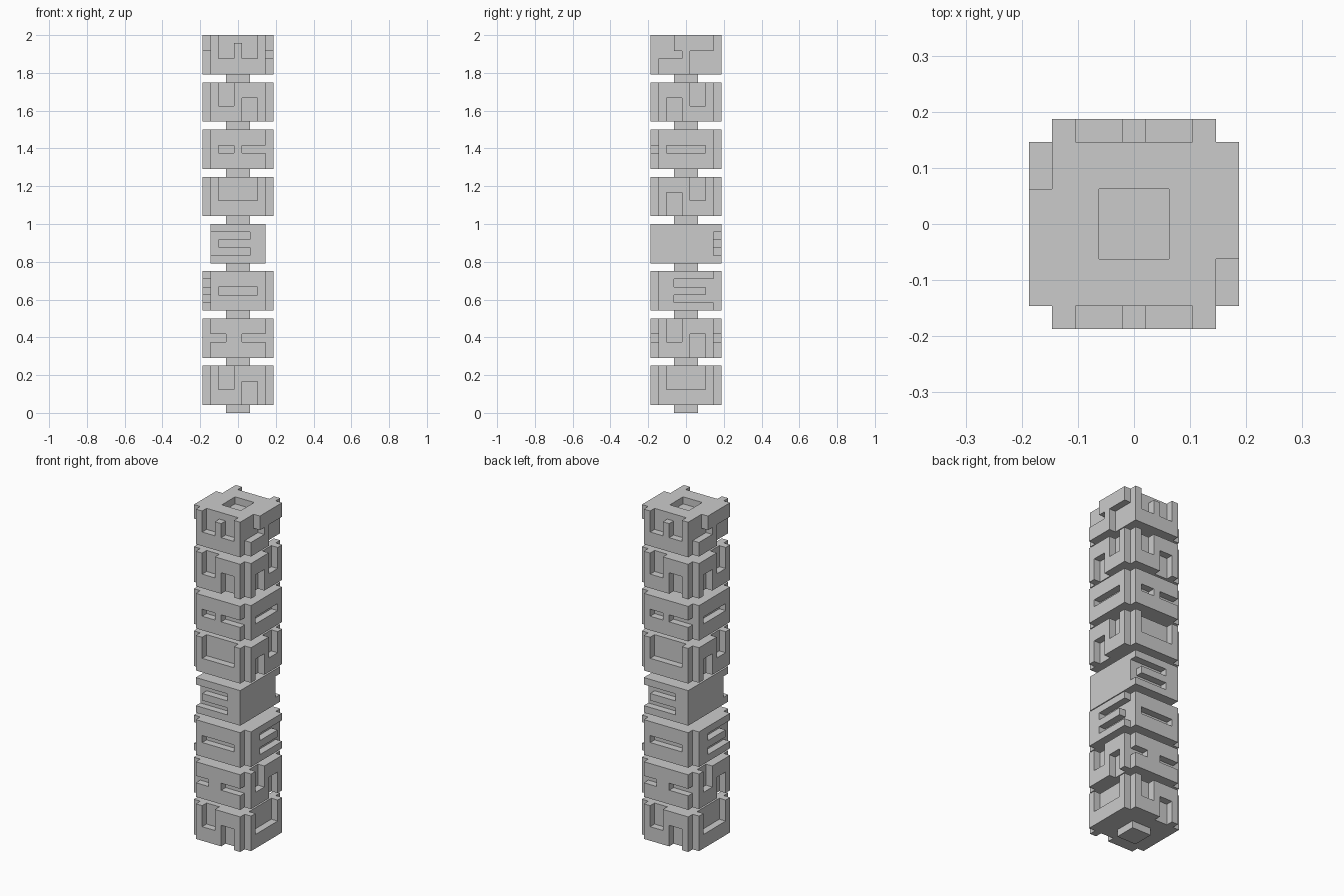
import bpy, bmesh, math
from mathutils import Vector

if "Cube" in bpy.data.objects:
    bpy.data.objects.remove(bpy.data.objects["Cube"])

U = 1 / 24          # one relief cell; each block is 9 x 9 x 6 cells including its neck

# Relief patterns, 7 wide and 5 high, seen from outside ('#' raised, '.' recessed)
PATTERNS = {
    "comb":      ["#.....#", "#..#..#", "#..#..#", "#######", "#######"],
    "step":      ["..#####", "..#####", "...#...", "####...", "####..."],
    "zig":       ["#..####", "#..####", "#..#..#", "####..#", "####..#"],
    "ring":      ["#######", "#######", "#.....#", "#######", "#######"],
    "cup":       ["#.....#", "#.....#", "#.....#", "#######", "#######"],
    "slots":     ["#######", "#######", "#..#...", "#######", "#######"],
    "side_slot": ["#######", "#######", "..##...", "#######", "#######"],
    "fork":      ["#######", "##.....", "######.", "##.....", "#######"],
    "blank":     ["......."] * 5,
}
PATTERNS["zag"] = [row[::-1] for row in PATTERNS["zig"]]
PATTERNS["back_fork"] = [row[::-1] for row in PATTERNS["fork"]]

# (front/back, right/left) pattern of each block, bottom to top
BLOCKS = [("zig", "cup"), ("side_slot", "zig"), ("ring", "fork"),
          ("back_fork", "blank"), ("cup", "zag"), ("slots", "ring"),
          ("zig", "zag"), ("comb", "step")]


def block_cells(front, right, pocket):
    """Set of filled cells for one block standing on its neck."""
    cells = {(x, y, 0) for x in range(-1, 2) for y in range(-1, 2)}
    cells |= {(x, y, z) for x in range(-3, 4) for y in range(-3, 4)
              for z in range(1, 6)}
    # relief plates, repeated on the opposite side by a half turn
    for r in range(5):
        for c in range(7):
            z, t = 5 - r, c - 3
            if PATTERNS[front][r][c] == "#":
                cells |= {(t, -4, z), (-t, 4, z)}
            if PATTERNS[right][r][c] == "#":
                cells |= {(4, t, z), (-4, -t, z)}
    # square socket in the top
    if pocket:
        cells -= {(x, y, 5) for x in range(-1, 2) for y in range(-1, 2)}
    return cells


def skin(name, cells, base):
    """Make the outer skin of the cells and merge its flat areas."""
    bm = bmesh.new()
    verts = {}

    def vert(p):
        if p not in verts:
            verts[p] = bm.verts.new(((p[0] - .5) * U, (p[1] - .5) * U, p[2] * U))
        return verts[p]

    for cell in cells:
        for a in range(3):
            b, d = (a + 1) % 3, (a + 2) % 3
            for side in (0, 1):
                near = list(cell)
                near[a] += 1 if side else -1
                if tuple(near) in cells:
                    continue
                loop = []
                for i, j in ((0, 0), (1, 0), (1, 1), (0, 1)):
                    p = list(cell)
                    p[a] += side
                    p[b] += i
                    p[d] += j
                    loop.append(vert(tuple(p)))
                bm.faces.new(loop if side else loop[::-1])
    bmesh.ops.dissolve_limit(bm, angle_limit=math.radians(1),
                             verts=bm.verts[:], edges=bm.edges[:])
    mesh = bpy.data.meshes.new(name)
    bm.to_mesh(mesh)
    bm.free()
    obj = bpy.data.objects.new(name, mesh)
    obj.location = Vector((0, 0, base))
    bpy.context.collection.objects.link(obj)


# Stack the blocks
for i, (front, right) in enumerate(BLOCKS):
    top = i == len(BLOCKS) - 1
    skin(f"tower_block_{i + 1}", block_cells(front, right, top), i * 6 * U)
